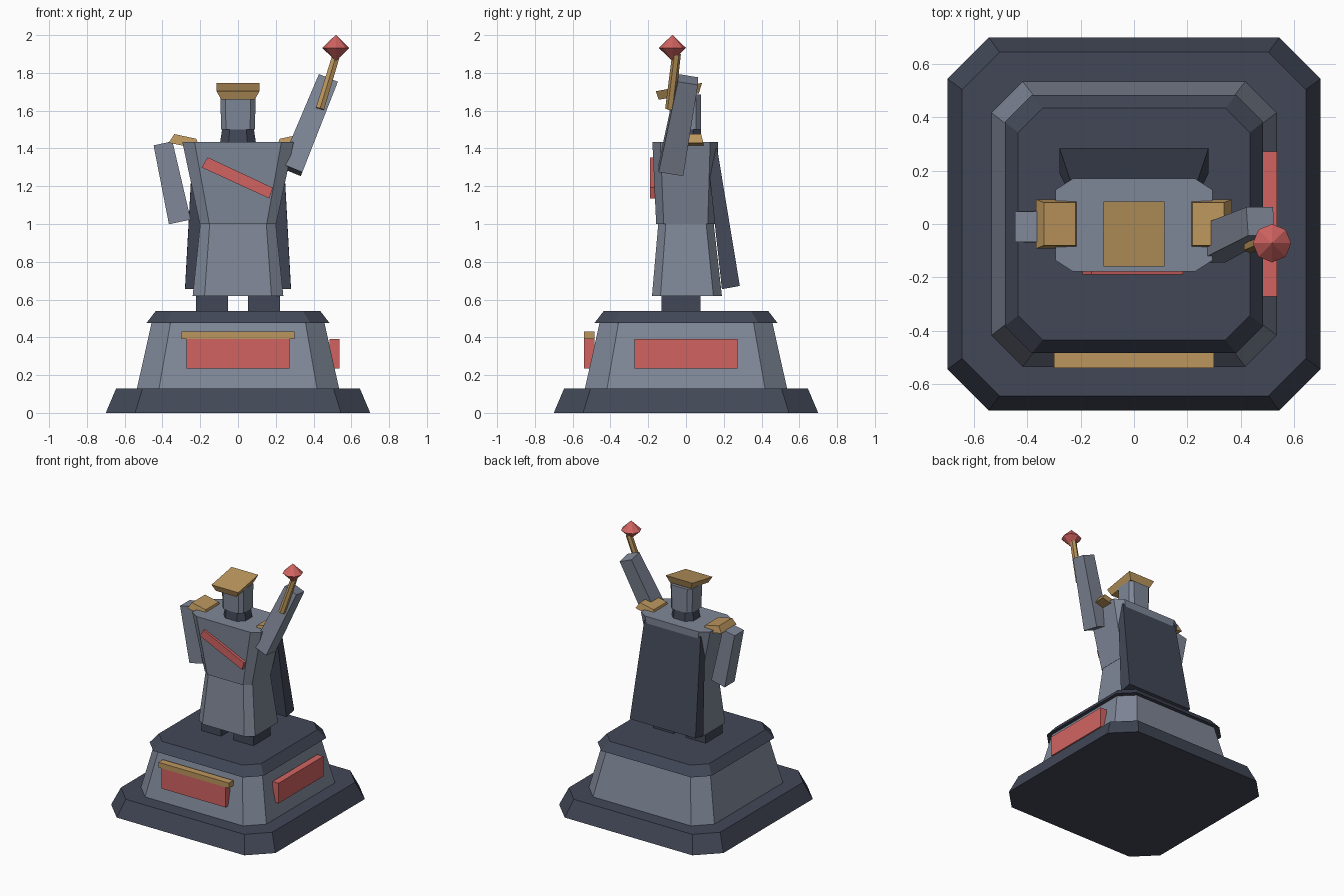
import bpy, bmesh, math
from mathutils import Vector

if "Cube" in bpy.data.objects:
    bpy.data.objects.remove(bpy.data.objects["Cube"])


def material(name, r, g, b):
    m = bpy.data.materials.new(name)
    m.diffuse_color = (r, g, b, 1)
    m.use_nodes = True
    m.node_tree.nodes["Principled BSDF"].inputs["Base Color"].default_value = m.diffuse_color
    return m


STONE = material("grey stone", 0.212, 0.242, 0.310)
DARK = material("dark slate", 0.054, 0.064, 0.095)
GOLD = material("gold", 0.50, 0.305, 0.110)
RED = material("red", 0.64, 0.127, 0.120)


def loft(name, rings, mat):
    """Flat-faced solid through a stack of rings with equal point counts."""
    bm = bmesh.new()
    vs = [[bm.verts.new(p) for p in ring] for ring in rings]
    n = len(vs[0])
    for a, b in zip(vs, vs[1:]):
        for i in range(n):
            j = (i + 1) % n
            bm.faces.new((a[i], a[j], b[j], b[i]))
    bm.faces.new(vs[0][::-1])
    bm.faces.new(vs[-1])
    bmesh.ops.recalc_face_normals(bm, faces=bm.faces)
    mesh = bpy.data.meshes.new(name)
    bm.to_mesh(mesh)
    bm.free()
    mesh.materials.append(mat)
    ob = bpy.data.objects.new(name, mesh)
    bpy.context.collection.objects.link(ob)
    return ob


def octo(z, hx, y0, y1, cx, cy):
    """Rectangle with cut corners at height z."""
    return [(-hx + cx, y0, z), (hx - cx, y0, z), (hx, y0 + cy, z), (hx, y1 - cy, z),
            (hx - cx, y1, z), (-hx + cx, y1, z), (-hx, y1 - cy, z), (-hx, y0 + cy, z)]


def square_octo(z, h, c):
    return octo(z, h, -h, h, c, c)


def box(name, x0, x1, y0, y1, z0, z1, mat):
    rings = [[(x0, y0, z), (x1, y0, z), (x1, y1, z), (x0, y1, z)] for z in (z0, z1)]
    return loft(name, rings, mat)


def prism_y(name, outline, y0, y1, mat):
    """Extrude an x-z outline along y."""
    return loft(name, [[(x, y, z) for x, z in outline] for y in (y0, y1)], mat)


def limb(name, p, q, size_p, size_q, sides, mat):
    """Tapered bar from p to q; sizes are (width, depth)."""
    p, q = Vector(p), Vector(q)
    d = (q - p).normalized()
    u = Vector((0, 1, 0)).cross(d).normalized()
    v = d.cross(u)
    rings = []
    for c, (w, t) in ((p, size_p), (q, size_q)):
        k = 1 / (2 * math.cos(math.pi / sides))
        angles = [2 * math.pi * (i + 0.5) / sides for i in range(sides)]
        rings.append([c + u * (w * k * math.cos(a)) + v * (t * k * math.sin(a)) for a in angles])
    return loft(name, rings, mat)


# Stepped pedestal
loft("pedestal_base", [square_octo(0, 0.70, 0.155), square_octo(0.13, 0.645, 0.14)], DARK)
loft("pedestal_body", [square_octo(0.13, 0.535, 0.117), square_octo(0.48, 0.457, 0.10)], STONE)
loft("pedestal_cap", [square_octo(0.475, 0.485, 0.102), square_octo(0.54, 0.435, 0.092)], DARK)

# Plaques on the front and right sides
box("front_plaque", -0.273, 0.273, -0.54, -0.485, 0.235, 0.39, RED)
box("front_plaque_ledge", -0.30, 0.30, -0.54, -0.485, 0.39, 0.43, GOLD)
box("side_plaque", 0.485, 0.537, -0.273, 0.273, 0.235, 0.39, RED)

# Feet
for side, x0 in (("left", -0.222), ("right", 0.053)):
    box("foot_" + side, x0, x0 + 0.169, -0.13, 0.077, 0.54, 0.64, DARK)

# Robe skirt and chest
loft("skirt", [octo(0.62, 0.24, -0.18, 0.19, 0.063, 0.045),
               octo(1.0, 0.20, -0.147, 0.147, 0.05, 0.04)], STONE)
loft("chest", [octo(1.0, 0.202, -0.158, 0.155, 0.05, 0.04),
               octo(1.435, 0.295, -0.178, 0.17, 0.065, 0.042)], STONE)

# Diagonal sash
prism_y("sash", [(-0.16, 1.353), (-0.193, 1.30), (0.166, 1.135), (0.184, 1.192)],
        -0.19, -0.15, RED)

# Cape: tilted slab that widens and thickens downward
loft("cape", [[(-0.28, 0.19, 0.655), (0.28, 0.19, 0.655), (0.28, 0.285, 0.672), (-0.28, 0.285, 0.672)],
              [(-0.24, 0.11, 1.39), (0.24, 0.11, 1.39), (0.24, 0.165, 1.40), (-0.24, 0.165, 1.40)]], DARK)

# Neck, head and forward-tilted cap
loft("neck", [octo(1.43, 0.095, -0.085, 0.085, 0.045, 0.045),
              octo(1.51, 0.083, -0.077, 0.077, 0.04, 0.04)], DARK)
loft("head", [octo(1.50, 0.09, -0.085, 0.08, 0.026, 0.026),
              octo(1.685, 0.093, -0.09, 0.08, 0.026, 0.026)], STONE)
loft("cap", [[(-0.088, -0.145, 1.658), (0.088, -0.145, 1.658), (0.088, 0.068, 1.692), (-0.088, 0.068, 1.692)],
             [(-0.114, -0.16, 1.703), (0.114, -0.16, 1.703), (0.114, 0.085, 1.747), (-0.114, 0.085, 1.747)]], GOLD)

# Shoulder plates
for side, s in (("left", -1), ("right", 1)):
    low = [(s * 0.367, 1.43), (s * 0.205, 1.397)]
    top = [(s * 0.337, 1.476), (s * 0.22, 1.451)]
    rings = []
    for (a, b), h in ((low, 0.092), (top, 0.08)):
        rings.append([(a[0], -h, a[1]), (b[0], -h, b[1]), (b[0], h, b[1]), (a[0], h, a[1])])
    loft("shoulder_plate_" + side, rings, GOLD)

# Lowered and raised arms
limb("arm_lowered", (-0.308, -0.01, 1.011), (-0.397, -0.01, 1.427), (0.118, 0.12), (0.102, 0.115), 4, STONE)
limb("arm_raised", (0.28, -0.08, 1.287), (0.475, 0.01, 1.765), (0.122, 0.132), (0.108, 0.108), 4, STONE)

# Sceptre with a faceted gem
limb("sceptre_rod", (0.434, -0.085, 1.61), (0.522, -0.05, 1.90), (0.044, 0.044), (0.04, 0.04), 6, GOLD)


def gem_ring(z, r):
    return [(0.518 + r * math.cos(i * math.pi / 4), -0.072 + r * math.sin(i * math.pi / 4), z)
            for i in range(8)]


loft("sceptre_gem", [gem_ring(1.865, 0.002), gem_ring(1.932, 0.072), gem_ring(2.0, 0.002)], RED)
